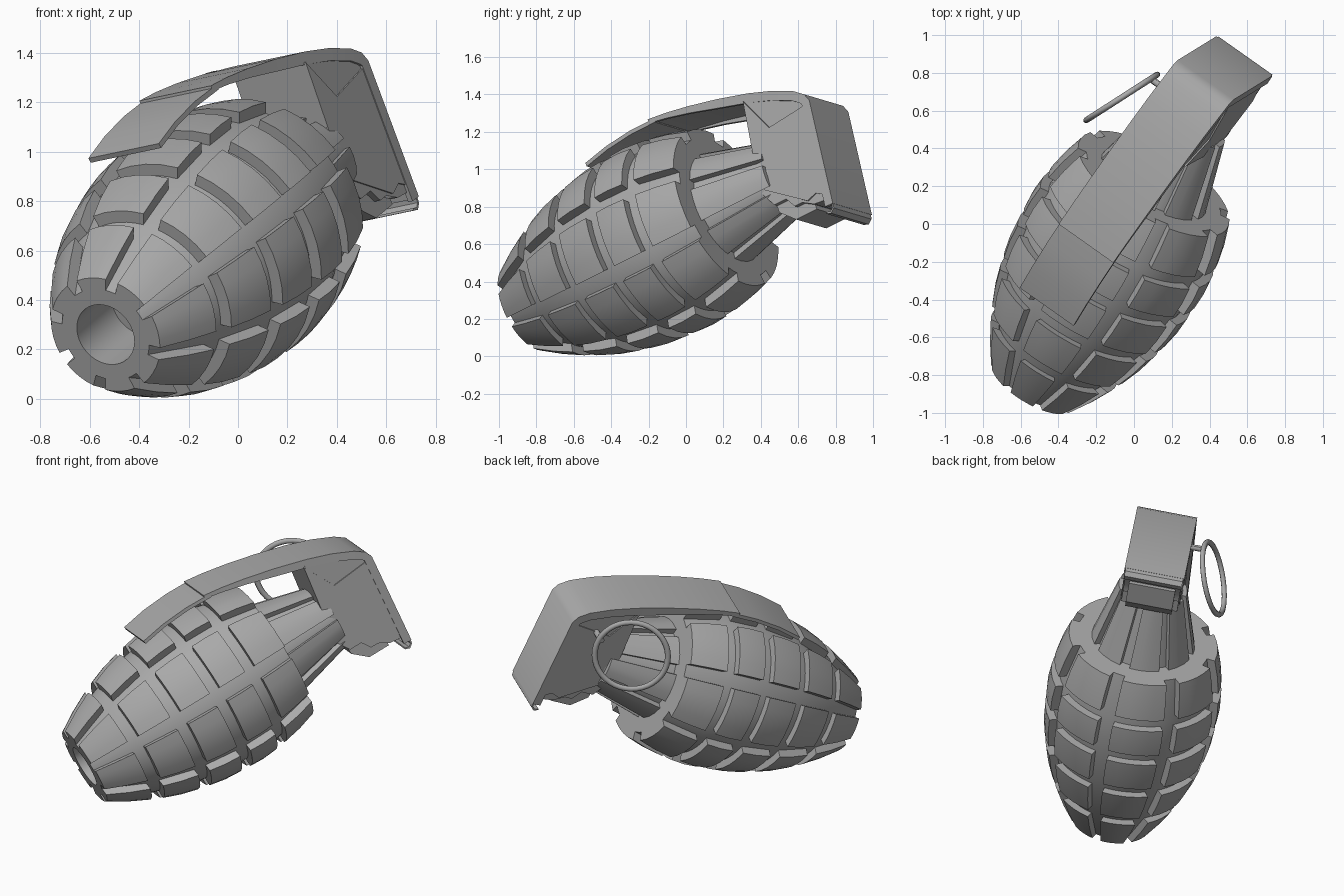
import bpy, bmesh, math
from mathutils import Matrix, Vector

cube = bpy.data.objects.get("Cube")
if cube:
    bpy.data.objects.remove(cube)

steel = bpy.data.materials.new("grey_steel")
steel.use_nodes = True
COLOR = (0.4, 0.4, 0.4, 1)
steel.diffuse_color = COLOR
steel.node_tree.nodes["Principled BSDF"].inputs["Base Color"].default_value = COLOR

# Resting pose: local z runs from base to fuse, local -y faces the lever
AZIMUTH, ELEVATION, ROLL = (math.radians(a) for a in (59, 23.3, 10.6))
axis = Vector((math.cos(ELEVATION) * math.cos(AZIMUTH),
               math.cos(ELEVATION) * math.sin(AZIMUTH), math.sin(ELEVATION)))
side = axis.cross(Vector((0, 0, 1))).normalized()
side = Matrix.Rotation(-ROLL, 3, axis) @ side
up = side.cross(axis)
POSE = Matrix((side, -up, axis)).transposed().to_4x4()
POSE.translation = (-0.536, -0.853, 0.26)


def finish(name, bm, smooth=30, pose=POSE):
    bmesh.ops.remove_doubles(bm, verts=bm.verts, dist=0.0001)
    bmesh.ops.recalc_face_normals(bm, faces=bm.faces)
    bm.transform(pose)
    mesh = bpy.data.meshes.new(name)
    bm.to_mesh(mesh)
    bm.free()
    mesh.materials.append(steel)
    obj = bpy.data.objects.new(name, mesh)
    bpy.context.collection.objects.link(obj)
    bpy.ops.object.select_all(action="DESELECT")
    obj.select_set(True)
    bpy.context.view_layer.objects.active = obj
    bpy.ops.object.shade_smooth_by_angle(angle=math.radians(smooth))


def loft(bm, rings, loop=False):
    """Skin closed sections; cap the ends unless the sections loop."""
    rows = [[bm.verts.new(p) for p in ring] for ring in rings]
    pairs = list(zip(rows, rows[1:])) + ([(rows[-1], rows[0])] if loop else [])
    for a, b in pairs:
        for i in range(len(a)):
            j = (i + 1) % len(a)
            bm.faces.new((a[i], a[j], b[j], b[i]))
    if not loop:
        bm.faces.new(rows[0])
        bm.faces.new(rows[-1])


def turned(profile, start, stop, steps):
    """Sections of a radius/height profile swept around local z."""
    rings = []
    for k in range(steps + 1):
        a = start + (stop - start) * k / steps
        rings.append([(r * math.cos(a), r * math.sin(a), t) for r, t in profile])
    return rings


def slab(name, outline, half):
    """Prism from a (height, outward) outline, centred on the axis."""
    bm = bmesh.new()
    loft(bm, [[(x, -v, t) for t, v in outline] for x in (-half, half)])
    finish(name, bm)


# Ribbed body: smooth core with an open base socket
SHELL = [(0, .25), (.275, .4), (.56, .49), (.835, .525), (1.09, .52), (1.355, .455)]
DEPTH, COLUMNS = 0.05, 8
PITCH = math.tau / COLUMNS
PHASE = -math.pi / 2 + PITCH / 2 + math.radians(8)


def radius(t):
    for (t0, r0), (t1, r1) in zip(SHELL, SHELL[1:]):
        if t <= t1:
            return r0 + (r1 - r0) * (t - t0) / (t1 - t0)
    return SHELL[-1][1]


core = [(.03, .3), (.132, .3), (.132, 0)]
core += [(r - DEPTH, t) for t, r in SHELL]
core += [(.28, 1.355), (.18, 1.77), (.03, 1.77)]
bm = bmesh.new()
loft(bm, turned(core, 0, math.tau, 56)[:-1], loop=True)
finish("body_core", bm)

# Socket floor
bm = bmesh.new()
bmesh.ops.create_circle(bm, cap_ends=True, segments=24, radius=0.1,
                        matrix=Matrix.Translation((0, 0, 0.3)))
finish("socket_floor", bm)

# Raised blocks in rows and columns
bm = bmesh.new()
for (t0, _), (t1, _) in zip(SHELL, SHELL[1:]):
    lo = t0 + (0.036 if t0 else 0)
    hi = t1 - (0.036 if t1 < 1.3 else 0)
    mid = (lo + hi) / 2
    block = [(radius(lo) - .08, lo), (radius(lo), lo), (radius(mid) + .006, mid),
             (radius(hi), hi), (radius(hi) - .08, hi)]
    gap = 0.016 / radius(mid) + 0.06
    for c in range(COLUMNS):
        a = PHASE + c * PITCH
        loft(bm, turned(block, a + gap, a + PITCH - gap, 4))
finish("grip_blocks", bm, 25)

# Neck ribs
rib = [(.25, 1.355), (.315, 1.355), (.21, 1.76), (.15, 1.76)]
bm = bmesh.new()
for c in range(COLUMNS):
    a = PHASE + c * PITCH
    loft(bm, turned(rib, a + 0.1, a + PITCH - 0.1, 3))
finish("neck_ribs", bm, 25)

# Fuse head with its stepped lower block
HALF = 0.172
slab("fuse_head", [(1.74, .43), (1.87, .42), (2.04, .35), (2.11, .27), (2.08, -.3),
                   (1.99, -.29), (1.92, -.25), (1.87, -.25), (1.83, -.19),
                   (1.75, -.19), (1.68, -.08)], HALF)
slab("fuse_block", [(1.73, 0), (1.96, 0), (1.98, -.31), (1.84, -.31), (1.75, -.23)],
     HALF - 0.03)

# Cheek plates with a notch at the top
slab("cheek_plates", [(1.73, .43), (1.845, .225), (2.1, .25), (2.07, -.27),
                      (2.02, -.24), (1.96, -.26), (1.69, -.07)], HALF + 0.008)

# Safety lever: flanged strap wrapped over the head, then a lower tail plate
STRAP = [(2.11, -.34), (2.132, .26), (2.11, .305), (2.05, .35), (1.92, .41),
         (1.77, .462), (1.57, .517), (1.38, .56), (1.23, .587), (1.11, .602)]
TAIL = [(1.15, .59), (.98, .592), (.81, .577), (.655, .546)]
SHEET = 0.022


def strap(name, path, flange):
    bm = bmesh.new()
    rings = []
    for i, (t, v) in enumerate(path):
        a, b = path[max(i - 1, 0)], path[min(i + 1, len(path) - 1)]
        d = Vector((b[0] - a[0], b[1] - a[1])).normalized()
        run = max(0, 2.05 - t)
        x0, x1 = -HALF - 0.012 - 0.032 * run, HALF + 0.012 - 0.042 * run
        deep = SHEET + flange * min(1, max(0, (t - 1.1) * 2))
        section = [(x0, 0), (x1, 0), (x1, deep), (x1 - SHEET, deep),
                   (x1 - SHEET, SHEET), (x0 + SHEET, SHEET),
                   (x0 + SHEET, deep + .0005), (x0, deep + .0005)]
        rings.append([(x, -d.x * s - v, t - d.y * s) for x, s in section])
    loft(bm, rings)
    finish(name, bm)


strap("lever_strap", STRAP, 0.03)
strap("lever_tail", TAIL, 0.0)

# Curled lip at the foot of the lever
LIP = [(2.11, -.33), (2.105, -.365), (2.08, -.385), (2.05, -.375),
       (2.054, -.366), (2.078, -.374), (2.096, -.36), (2.1, -.33)]
slab("lever_lip", LIP, HALF + 0.005)

# Pin stub on the ring side of the head
bm = bmesh.new()
bmesh.ops.create_cone(bm, cap_ends=True, segments=12, radius1=.018, radius2=.018,
                      depth=0.14, matrix=Matrix.Translation((-0.2, -0.23, 1.94))
                      @ Matrix.Rotation(math.pi / 2, 4, "Y"))
finish("ring_pin", bm)

# Pull ring hanging upright beside the head
bm = bmesh.new()
rings = []
for i in range(40):
    a = math.tau * i / 40
    ring = []
    for j in range(8):
        b = math.tau * j / 8
        r = 0.222 + 0.018 * math.cos(b)
        ring.append((r * math.cos(a), 0.016 * math.sin(b), r * math.sin(a)))
    rings.append(ring)
loft(bm, rings, loop=True)
finish("pull_ring", bm, 60, Matrix.Translation((-0.065, 0.67, 1.09))
       @ Matrix.Rotation(math.radians(32.7), 4, "Z"))
